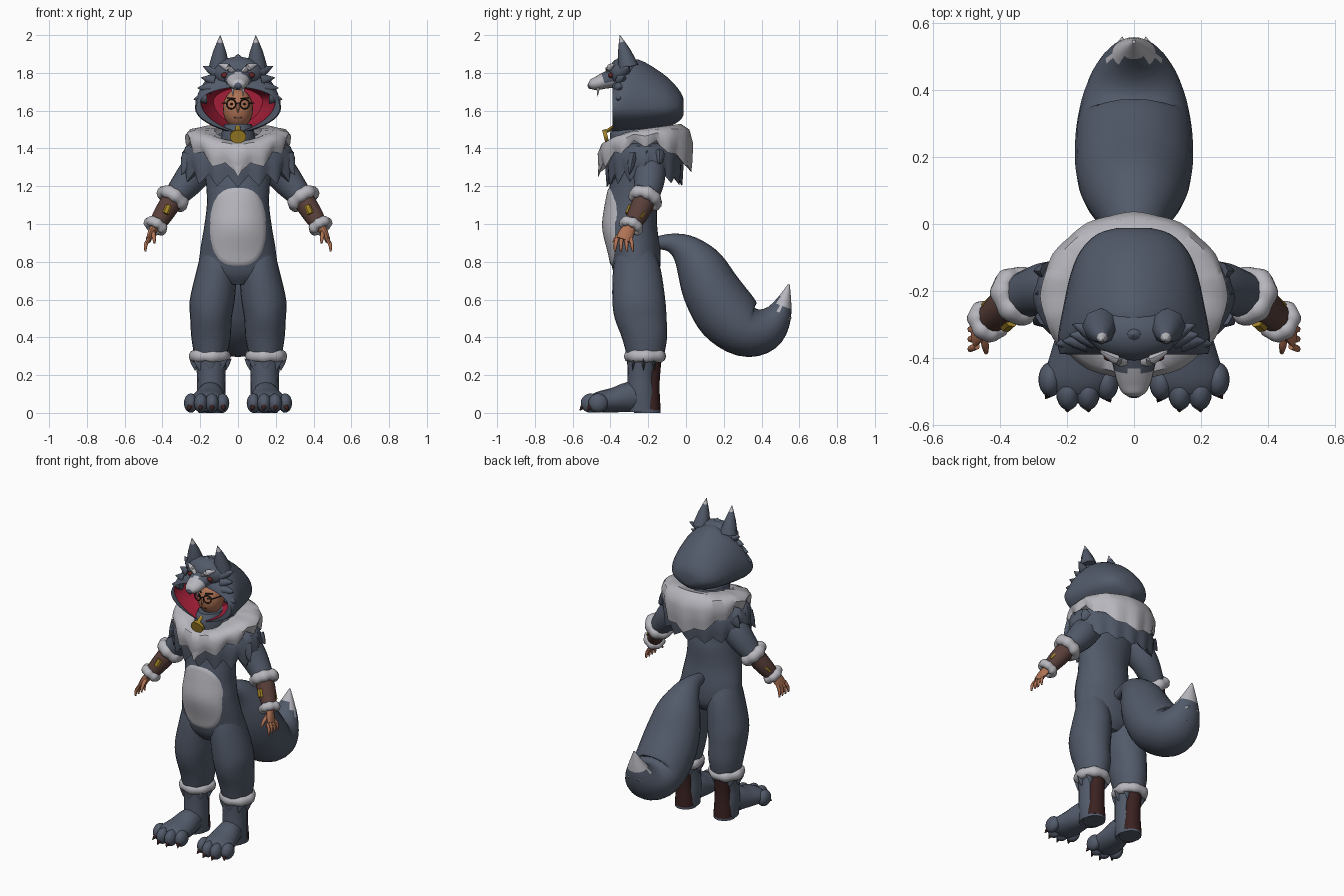
import bpy, bmesh, math
from math import sin, cos, pi
from mathutils import Vector as V

if "Cube" in bpy.data.objects:
    bpy.data.objects.remove(bpy.data.objects["Cube"])


def mat(name, r, g, b):
    m = bpy.data.materials.new(name)
    m.diffuse_color = (r, g, b, 1)
    m.use_nodes = True
    m.node_tree.nodes["Principled BSDF"].inputs["Base Color"].default_value = m.diffuse_color
    return m


FUR = mat("slate_fur", .084, .102, .142)
PALE = mat("pale_fur", .47, .47, .51)
RED = mat("red_lining", .36, .013, .038)
SKIN = mat("skin", .43, .17, .09)
LEATHER = mat("brown_leather", .10, .05, .042)
DARK = mat("dark_brown", .042, .015, .015)
GOLD = mat("gold", .35, .22, .02)
BLACK = mat("black", .012, .012, .014)
EYE = mat("eye_red", .12, .018, .018)


def skin(name, rows, mats, rule=None, mirror=False, caps=(True, True), wrap=False):
    """Join closed loops of points into a surface."""
    bm = bmesh.new()
    loops = [[bm.verts.new(p) for p in r] for r in rows]
    n = len(loops[0])
    faces = []
    for i in range(len(loops) - (0 if wrap else 1)):
        a, b = loops[i], loops[(i + 1) % len(loops)]
        for j in range(n):
            k = (j + 1) % n
            faces.append((bm.faces.new((a[j], a[k], b[k], b[j])), i))
    if not wrap:
        for use, i in zip(caps, (0, -1)):
            if use:
                faces.append((bm.faces.new(loops[i]), i % len(loops)))
    for f, i in faces:
        f.material_index = int(rule(f.calc_center_median(), i)) if rule else 0
    bmesh.ops.recalc_face_normals(bm, faces=bm.faces)
    me = bpy.data.meshes.new(name)
    bm.to_mesh(me)
    bm.free()
    ob = bpy.data.objects.new(name, me)
    bpy.context.collection.objects.link(ob)
    for m in mats:
        me.materials.append(m)
    if mirror:
        ob.modifiers.new("mirror", 'MIRROR').use_mirror_merge = False
    return ob


def spline(pts, sub):
    """Smooth curve through tuples of any length."""
    out = []
    for i in range(len(pts) - 1):
        p0, p1, p2, p3 = pts[max(i - 1, 0)], pts[i], pts[i + 1], pts[min(i + 2, len(pts) - 1)]
        for s in range(sub):
            t = s / sub
            out.append([b + .5 * t * (c - a + t * (2*a - 5*b + 4*c - d + t * (3*(b - c) + d - a)))
                        for a, b, c, d in zip(p0, p1, p2, p3)])
    return out + [list(pts[-1])]


def loft(name, pts, mats, sides=16, sub=4, flat=False, **kw):
    """Tube through (x, y, z, side radius, other radius)."""
    st = spline(pts, sub)
    rows = []
    for i, (x, y, z, a, b) in enumerate(st):
        if flat:
            u, w = V((1, 0, 0)), V((0, 1, 0))
        else:
            t = (V(st[min(i + 1, len(st) - 1)][:3]) - V(st[max(i - 1, 0)][:3])).normalized()
            ref = V((1, 0, 0)) if abs(t.x) < .8 else V((0, 1, 0))
            u = (ref - t * ref.dot(t)).normalized()
            w = t.cross(u)
        rows.append([V((x, y, z)) + u * a * cos(k * 2*pi/sides) + w * b * sin(k * 2*pi/sides)
                     for k in range(sides)])
    return skin(name, rows, mats, **kw)


def spike(name, base, tip, a, b, m, mirror=True, rule=None):
    mid = [p * .5 + q * .5 for p, q in zip(base, tip)]
    return loft(name, [(*base, a, b), (*mid, a * .62, b * .62), (*tip, .001, .001)],
                m, sides=8, sub=2, mirror=mirror, rule=rule)


def ball(name, c, r, m, mirror=False, n=10):
    rows = [[(c[0] + r[0] * sin(k*pi/n) * cos(j*pi/10), c[1] + r[1] * sin(k*pi/n) * sin(j*pi/10),
              c[2] + r[2] * cos(k*pi/n)) for j in range(20)] for k in [.1, *range(1, n), n - .1]]
    return skin(name, rows, [m], mirror=mirror)


def ring(name, c, axis, R, r, m, lump=0.0, mirror=True):
    ax = V(axis).normalized()
    u = ax.orthogonal().normalized()
    w = ax.cross(u)
    rows = []
    for i in range(36):
        t = i * 2*pi/36
        d, q = u * cos(t) + w * sin(t), r * (1 + lump * sin(7 * t) + lump * .6 * sin(4 * t))
        rows.append([V(c) + d * (R + q * cos(k*pi/5)) + ax * q * 1.15 * sin(k*pi/5) for k in range(10)])
    return skin(name, rows, [m], mirror=mirror, wrap=True)


def skirt(name, cy, rx, ry, top, hem, jag, teeth, m):
    """Fur cape with a toothed hem, softer at the back."""
    rows = []
    for s, f in ((.45, .1), (.75, 0), (.93, .12), (1, .4), (.98, .75), (.95, 1), (.82, .85), (.6, .5)):
        row = []
        for i in range(96):
            t = i * 2*pi/96
            tri = abs((i * teeth / 96) % 1 - .5) * 2
            s2 = s * (1 + .025 * f * (2 * tri - 1))
            zt = top(sin(t))
            drop = jag * (tri if sin(t) < .3 else .3 + .6 * tri)
            row.append((rx * s2 * cos(t), cy + ry * s2 * sin(t), zt + (hem(sin(t)) - drop - zt) * f))
        rows.append(row)
    return skin(name, rows, [m], caps=(False, False))


# body suit
TORSO = [(0, -.26, .68, .08, .08), (0, -.262, .74, .20, .12), (0, -.272, .85, .201, .137),
         (0, -.295, .98, .180, .143), (0, -.29, 1.1, .165, .135), (0, -.285, 1.2, .168, .12),
         (0, -.25, 1.35, .18, .13), (0, -.23, 1.48, .10, .10)]
loft("torso", TORSO, [FUR], sides=32, sub=6, flat=True)
stations = spline(TORSO, 6)


def belly_y(x, z):
    for p, q in zip(stations, stations[1:]):
        if p[2] <= z <= q[2]:
            t = (z - p[2]) / (q[2] - p[2])
            _, cy, _, a, b = [m + (n - m) * t for m, n in zip(p, q)]
            return cy - b * math.sqrt(max(0, 1 - (x / a) ** 2))


belly = []
for k in range(1, 17):
    row = []
    for j in range(48):
        c, s = cos(j*pi/24), sin(j*pi/24)
        x = .149 * k/16 * math.copysign(abs(c) ** .75, c)
        z = .985 + .208 * k/16 * math.copysign(abs(s) ** .85, s)
        row.append((x, belly_y(x, z) - (.006 if k < 16 else -.001), z))
    belly.append(row)
skin("belly_patch", belly, [PALE], caps=(True, False))

# legs and feet
loft("leg", [(.105, -.268, .86, .088, .098), (.112, -.26, .76, .106, .126), (.136, -.25, .6, .119, .14),
             (.143, -.24, .5, .110, .137), (.143, -.22, .4, .104, .12), (.145, -.215, .31, .088, .10)],
     [FUR], sides=24, flat=True, mirror=True)
ring("ankle_cuff", (.148, -.215, .30), (0, 0, 1), .083, .028, PALE, .09)
loft("shin", [(.145, -.225, .30, .085, .085), (.142, -.235, .2, .075, .074), (.142, -.235, .11, .075, .078),
              (.142, -.23, .005, .068, .08)], [FUR], flat=True, mirror=True)
loft("heel_guard", [(.145, -.185, .28, .055, .055), (.142, -.185, .15, .052, .045),
                    (.142, -.185, .03, .060, .05), (.142, -.185, .015, .060, .05)], [DARK], flat=True, mirror=True)
loft("heel_sole", [(.142, -.205, .018, .066, .07), (.142, -.205, 0, .066, .07)], [FUR], flat=True, sub=1, mirror=True)
for i in range(8):
    t = i * pi/4
    spike("shin_tuft", (.146 + .072*cos(t), -.225 + .075*sin(t), .28),
          (.146 + .082*cos(t), -.225 + .082*sin(t), .225), .04, .012, [FUR])
loft("foot", [(.142, -.2, .06, .055, .05), (.145, -.28, .085, .07, .08), (.155, -.38, .068, .09, .066),
              (.165, -.46, .058, .10, .055), (.168, -.50, .05, .085, .04)], [FUR], mirror=True)
for x, y, tx in ((.082, -.475, .07), (.138, -.505, .135), (.197, -.505, .20), (.25, -.465, .265)):
    ball("toe", (x, y, .052), (.036, .052, .051), FUR, True)
    spike("toe_claw", (x, y - .035, .04), (tx, y - .058, .012), .017, .017, [DARK])

# tail with pale tip
loft("tail", [(0, -.17, .90, .03, .03), (0, -.08, .90, .05, .05), (0, 0, .86, .09, .087),
              (0, .075, .77, .14, .13), (0, .14, .64, .17, .155), (0, .22, .52, .177, .165),
              (0, .32, .44, .168, .145), (0, .42, .45, .14, .12), (0, .495, .53, .085, .068),
              (0, .545, .68, .005, .005)], [FUR, PALE], sides=24,
     rule=lambda c, i: c.y > .49 and c.z > .55)
for b, t, m in (((.05, .46, .47), (.035, .56, .505), PALE), ((.03, .43, .42), (.03, .53, .42), FUR)):
    spike("tail_tuft", b, t, .05, .04, [m])

# arms, wrist guards and hands
loft("upper_arm", [(.15, -.21, 1.38, .08, .09), (.20, -.20, 1.31, .088, .09), (.26, -.195, 1.23, .083, .082),
                   (.345, -.215, 1.13, .06, .065)], [FUR], mirror=True)
loft("wrist_guard", [(.335, -.21, 1.145, .058, .06), (.39, -.25, 1.06, .054, .056),
                     (.437, -.29, .985, .042, .043)], [LEATHER], mirror=True)
ring("elbow_cuff", (.345, -.215, 1.135), (.56, -.34, -.8), .061, .030, PALE, .09)
ring("wrist_cuff", (.436, -.29, .99), (.5, -.4, -.8), .043, .023, PALE, .09)
loft("buckle_front", [(.366, -.296, 1.098, .018, .012), (.384, -.312, 1.055, .018, .012)],
     [GOLD], sides=6, sub=1, mirror=True)
loft("buckle_side", [(.425, -.226, 1.06, .015, .010), (.445, -.244, 1.03, .015, .010)],
     [GOLD], sides=6, sub=1, mirror=True)
loft("palm", [(.435, -.29, .99, .024, .03), (.46, -.315, .95, .018, .04), (.475, -.33, .915, .014, .04)],
     [SKIN], sides=12, mirror=True)
for i in range(4):
    y = -.365 + i * .024
    loft("finger", [(.47, y, .925, .010, .011), (.488, y - .008 + i * .005, .89, .010, .010),
                    (.490, y - .012 + i * .008, .855, .005, .005)], [SKIN], sides=8, mirror=True)
loft("thumb", [(.45, -.325, .96, .012, .012), (.445, -.365, .93, .011, .011), (.442, -.385, .90, .006, .006)],
     [SKIN], sides=8, mirror=True)

# shoulder furs, scarf and pendant
skirt("shoulder_fur", -.22, .30, .205, lambda s: 1.43, lambda s: 1.285 - .03 * s * s, .06, 16, FUR)
skirt("collar_fur", -.215, .278, .25, lambda s: 1.505 + .025 * s - .04 * max(0, -s) ** 3,
      lambda s: 1.45 - .135 * s * s, .045, 12, PALE)
spike("chest_tuft", (0, -.43, 1.40), (0, -.465, 1.25), .07, .025, [PALE], False)
for i in range(3):
    spike("shoulder_tuft", (.25, -.28 + i * .07, 1.36), (.30, -.30 + i * .08, 1.26 + .03 * i), .05, .03, [FUR])
loft("scarf", [(0, -.28, 1.43, .10, .12), (0, -.29, 1.49, .085, .11), (0, -.285, 1.53, .07, .09)],
     [FUR], flat=True)
loft("pendant", [(0, -.435, 1.462, .043, .036), (0, -.415, 1.467, .043, .036)], [GOLD], sub=1)
loft("pendant_loop", [(0, -.42, 1.49, .014, .010), (0, -.385, 1.515, .012, .008)], [GOLD], sides=8, sub=1)

# face inside the hood
ball("face", (0, -.285, 1.61), (.08, .085, .105), SKIN, n=14)
spike("nose", (0, -.362, 1.63), (0, -.385, 1.59), .012, .014, [SKIN], False)
ring("glasses", (.036, -.374, 1.635), (.25, -1, 0), .025, .0035, BLACK)
loft("glasses_bridge", [(-.012, -.378, 1.64, .003, .003), (.012, -.378, 1.64, .003, .003)], [BLACK], sides=6, sub=1)
loft("glasses_arm", [(.06, -.366, 1.64, .003, .003), (.084, -.29, 1.64, .003, .003)], [BLACK], sides=6, sub=1, mirror=True)
ball("pupil", (.034, -.361, 1.635), (.008, .006, .005), BLACK, True)
loft("eyebrow", [(.014, -.366, 1.664, .004, .004), (.056, -.344, 1.668, .004, .004)], [BLACK], sides=6, sub=1, mirror=True)
loft("mouth", [(-.022, -.357, 1.563, .004, .004), (.022, -.357, 1.563, .004, .004)], [LEATHER], sides=6, sub=1)

# hood with red lining
HOOD = [(-.012, 1.58, 1.66, .05), (-.03, 1.55, 1.70, .11), (-.08, 1.52, 1.76, .16), (-.15, 1.50, 1.815, .19),
        (-.25, 1.485, 1.87, .212), (-.32, 1.48, 1.86, .225), (-.36, 1.48, 1.80, .228), (-.388, 1.485, 1.745, .222)]
LINING = [(-.390, 1.49, 1.725, .198), (-.30, 1.49, 1.74, .19), (-.21, 1.52, 1.72, .13)]
outer = spline(HOOD, 3)
hood = []
for i, (y, lo, hi, hw) in enumerate(outer + LINING):
    zc = 1.615 if i < len(outer) else 1.65
    row = []
    for k in range(40):
        c, s = cos(k*pi/20), sin(k*pi/20)
        row.append((hw * math.copysign(abs(c) ** (1.25 if s > 0 else 1.5), c), y,
                    zc + s * ((hi - zc) if s > 0 else (zc - lo))))
    hood.append(row)
skin("hood", hood, [FUR, RED], rule=lambda c, i: i >= len(outer))

# wolf mask on the hood
ball("mask", (0, -.325, 1.80), (.135, .085, .085), FUR, n=14)
loft("muzzle", [(0, -.35, 1.78, .085, .06), (0, -.42, 1.762, .064, .045), (0, -.47, 1.745, .052, .036),
                (0, -.503, 1.74, .036, .026), (0, -.515, 1.74, .018, .012)], [FUR, PALE], sides=20,
     rule=lambda c, i: c.y < -.44 or c.z < 1.752)
ball("mask_nose", (0, -.507, 1.733), (.024, .014, .018), FUR)
spike("fang", (.028, -.465, 1.725), (.026, -.468, 1.675), .009, .009, [PALE])
ball("mask_eye", (.07, -.398, 1.787), (.021, .013, .015), EYE, True)
loft("brow", [(.022, -.410, 1.802, .010, .013), (.055, -.404, 1.828, .016, .020), (.10, -.380, 1.845, .004, .004)],
     [PALE], sides=8, mirror=True)
spike("ear", (.10, -.305, 1.83), (.094, -.35, 2.0), .055, .055, [FUR, PALE], rule=lambda c, i: c.z > 1.955)
spike("crown_tuft", (0, -.33, 1.85), (0, -.33, 1.90), .05, .04, [FUR], False)
for b, t in (((.11, -.33, 1.80), (.185, -.30, 1.835)), ((.12, -.34, 1.76), (.195, -.33, 1.775)),
             ((.14, -.35, 1.72), (.215, -.35, 1.72)), ((.17, -.35, 1.67), (.235, -.36, 1.66))):
    spike("cheek_tuft", b, t, .035, .035, [FUR])

# smooth shading with crisp edges
for ob in bpy.context.scene.objects:
    ob.select_set(True)
bpy.context.view_layer.objects.active = bpy.context.scene.objects[0]
bpy.ops.object.shade_smooth_by_angle(angle=math.radians(45))
